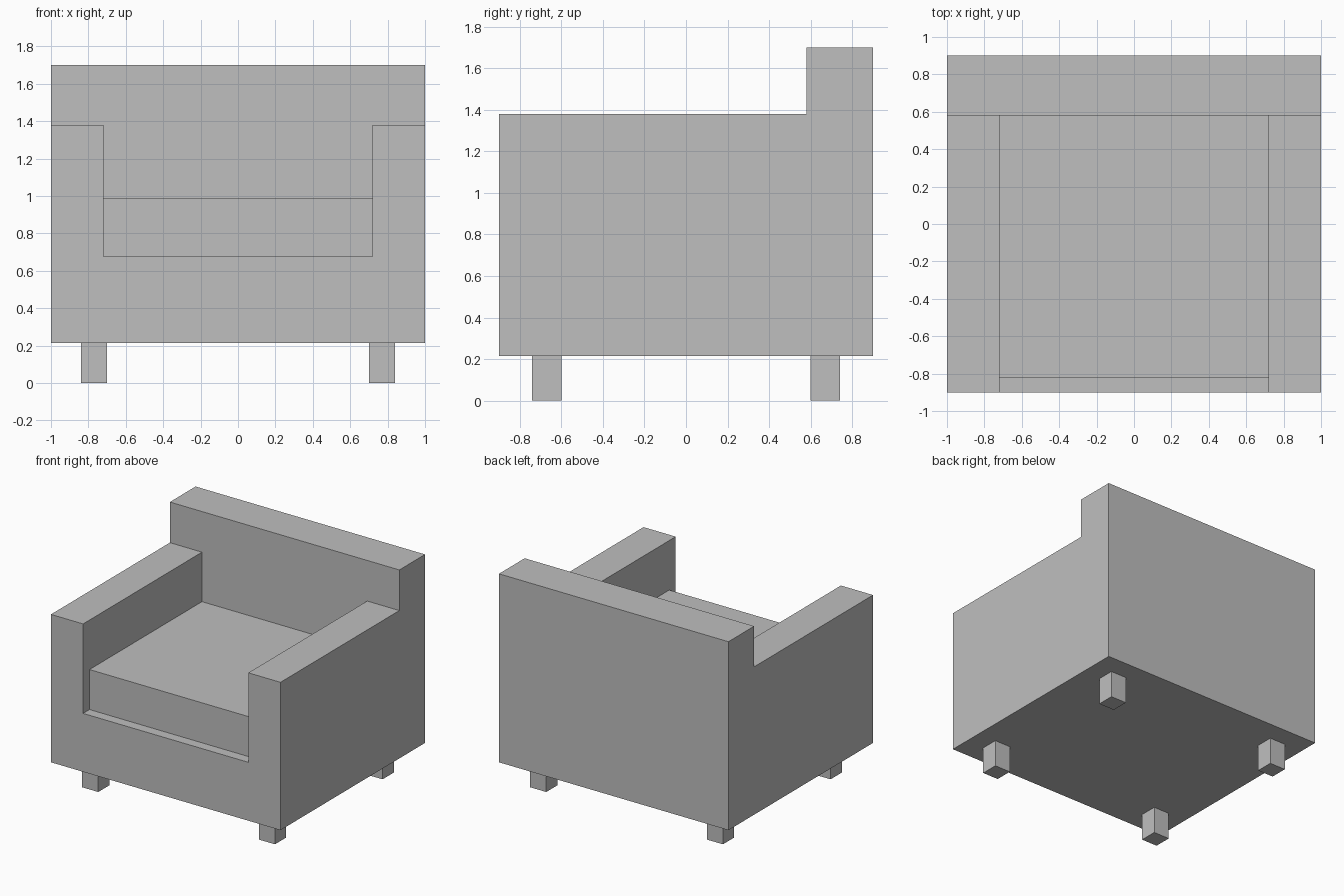
import bpy
import bmesh
from mathutils import Vector

cube = bpy.data.objects.get("Cube")
if cube:
    bpy.data.objects.remove(cube, do_unlink=True)

# One plain grey for the whole chair
GREY = (0.52, 0.52, 0.52, 1)
grey = bpy.data.materials.new("plain_grey")
grey.use_nodes = True
grey.diffuse_color = GREY
grey.node_tree.nodes["Principled BSDF"].inputs["Base Color"].default_value = GREY


def extrude_profile(name, profile, y0, y1):
    """Extrude an outline in the x-z plane from y0 to y1."""
    bm = bmesh.new()
    face = bm.faces.new([bm.verts.new((x, y0, z)) for x, z in profile])
    grown = bmesh.ops.extrude_face_region(bm, geom=[face])["geom"]
    verts = [v for v in grown if isinstance(v, bmesh.types.BMVert)]
    bmesh.ops.translate(bm, verts=verts, vec=Vector((0, y1 - y0, 0)))
    bmesh.ops.recalc_face_normals(bm, faces=bm.faces)
    mesh = bpy.data.meshes.new(name)
    bm.to_mesh(mesh)
    bm.free()
    mesh.materials.append(grey)
    obj = bpy.data.objects.new(name, mesh)
    bpy.context.collection.objects.link(obj)
    return obj


def box(name, x0, x1, y0, y1, z0, z1):
    return extrude_profile(name, [(x0, z0), (x1, z0), (x1, z1), (x0, z1)], y0, y1)


HALF_W, HALF_D = 1.0, 0.9
INNER = 0.72        # inner side of the arms
BOTTOM, DECK = 0.215, 0.675
ARM_TOP, BACK_TOP = 1.38, 1.70
BACK_FRONT = 0.58

# Base and both arms as one U-shaped frame
right_half = [(HALF_W, BOTTOM), (HALF_W, ARM_TOP), (INNER, ARM_TOP), (INNER, DECK)]
left_half = [(-x, z) for x, z in reversed(right_half)]
extrude_profile("base_and_arms", right_half + left_half, -HALF_D, BACK_FRONT)

# Full-width backrest
box("backrest", -HALF_W, HALF_W, BACK_FRONT, HALF_D, BOTTOM, BACK_TOP)

# Seat cushion, set back a little from the front edge
box("seat_cushion", -INNER, INNER, -0.82, BACK_FRONT, DECK, 0.99)

# Four square legs
for side, sx in (("left", 1), ("right", -1)):
    for end, sy in (("front", -1), ("back", 1)):
        xs = sorted((sx * 0.70, sx * 0.84))
        ys = sorted((sy * 0.60, sy * 0.74))
        box(f"{end}_{side}_leg", *xs, *ys, 0, BOTTOM)
